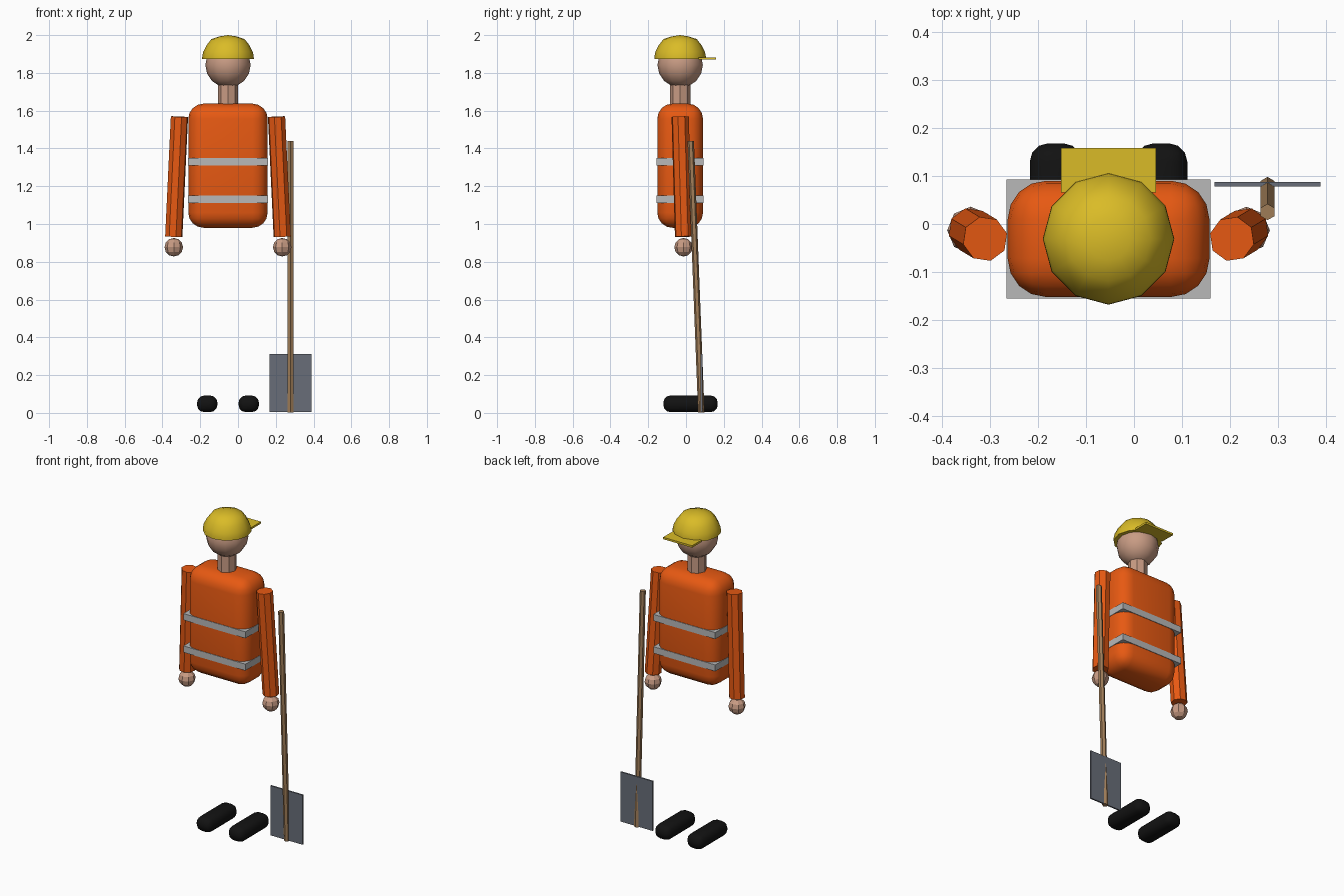
import bpy
import bmesh
import math
from mathutils import Vector, Matrix

if "Cube" in bpy.data.objects:
    bpy.data.objects.remove(bpy.data.objects["Cube"], do_unlink=True)


def material(name, r, g, b):
    m = bpy.data.materials.new(name)
    m.use_nodes = True
    m.diffuse_color = (r, g, b, 1)
    bsdf = next(n for n in m.node_tree.nodes if n.type == "BSDF_PRINCIPLED")
    bsdf.inputs["Base Color"].default_value = (r, g, b, 1)
    return m


ORANGE = material("vest orange", 0.80, 0.10, 0.006)
YELLOW = material("hat yellow", 0.70, 0.50, 0.02)
SKIN = material("skin", 0.58, 0.33, 0.23)
SILVER = material("reflective grey", 0.48, 0.48, 0.48)
WOOD = material("handle wood", 0.36, 0.21, 0.10)
STEEL = material("blade steel", 0.14, 0.155, 0.19)
BLACK = material("boot black", 0.006, 0.006, 0.006)


def finish(name, bm, mat, sharp=35):
    """Turn a bmesh into an object, smooth below the given edge angle."""
    bmesh.ops.recalc_face_normals(bm, faces=bm.faces)
    for f in bm.faces:
        f.smooth = True
    me = bpy.data.meshes.new(name)
    bm.to_mesh(me)
    bm.free()
    me.materials.append(mat)
    me.set_sharp_from_angle(angle=math.radians(sharp))
    ob = bpy.data.objects.new(name, me)
    bpy.context.collection.objects.link(ob)
    return ob


def box(name, lo, hi, mat, bevel=0, segments=3):
    lo, hi = Vector(lo), Vector(hi)
    bm = bmesh.new()
    bmesh.ops.create_cube(bm, size=1)
    bmesh.ops.scale(bm, vec=hi - lo, verts=bm.verts)
    bmesh.ops.translate(bm, vec=(lo + hi) / 2, verts=bm.verts)
    if bevel:
        bmesh.ops.bevel(bm, geom=bm.edges[:], offset=bevel, segments=segments,
                        profile=0.5, affect="EDGES", clamp_overlap=True)
    return finish(name, bm, mat)


def rod(name, start, end, radius, sides, mat):
    start, end = Vector(start), Vector(end)
    axis = end - start
    turn = axis.to_track_quat("Z", "Y").to_matrix().to_4x4()
    bm = bmesh.new()
    bmesh.ops.create_cone(bm, cap_ends=True, segments=sides, radius1=radius,
                          radius2=radius, depth=axis.length,
                          matrix=Matrix.Translation((start + end) / 2) @ turn)
    return finish(name, bm, mat)


def ball(name, centre, radius, sides, rings, mat, sharp):
    bm = bmesh.new()
    bmesh.ops.create_uvsphere(bm, u_segments=sides, v_segments=rings,
                              radius=radius, matrix=Matrix.Translation(centre))
    return finish(name, bm, mat, sharp)


def lathe(name, centre, profile, sides, mat):
    """Stack rings of (radius, height), closed at both ends."""
    bm = bmesh.new()
    rings = []
    for r, z in profile:
        rings.append([bm.verts.new((centre[0] + r * math.cos(a), centre[1] + r * math.sin(a), z))
                      for a in (math.tau * i / sides for i in range(sides))])
    for low, high in zip(rings, rings[1:]):
        for i in range(sides):
            j = (i + 1) % sides
            bm.faces.new((low[i], low[j], high[j], high[i]))
    bm.faces.new(rings[0])
    bm.faces.new(rings[-1])
    bmesh.ops.remove_doubles(bm, verts=bm.verts, dist=0.0005)
    return finish(name, bm, mat)


CX, CY = -0.053, -0.031   # axis of the body

# Torso with two reflective bands
box("torso", (CX - 0.21, CY - 0.121, 0.98), (CX + 0.21, CY + 0.121, 1.637), ORANGE, 0.08, 4)
for name, z in (("upper_band", 1.33), ("lower_band", 1.13)):
    box(name, (CX - 0.212, CY - 0.124, z - 0.02), (CX + 0.212, CY + 0.124, z + 0.02), SILVER)

# Neck and head
rod("neck", (CX, CY, 1.60), (CX, CY, 1.735), 0.054, 8, SKIN)
ball("head", (CX, CY, 1.842), 0.12, 12, 8, SKIN, 60)

# Hard hat with brim
lathe("hard_hat", (CX, CY),
      [(0.137, 1.873), (0.136, 1.888), (0.131, 1.912), (0.113, 1.947),
       (0.088, 1.979), (0.045, 1.993), (0.0002, 2.0)], 12, YELLOW)
box("hat_brim", (CX - 0.099, 0.066, 1.87), (CX + 0.099, 0.158, 1.882), YELLOW)

# Arms, hands and boots on both sides
for side, s in (("left", 1), ("right", -1)):
    shoulder = (CX + s * 0.257, CY, 1.568)
    wrist = (CX + s * 0.287, -0.013, 0.933)
    rod(side + "_arm", shoulder, wrist, 0.047, 8, ORANGE)
    ball(side + "_hand", (wrist[0], wrist[1], 0.877), 0.049, 8, 6, SKIN, 20)
    x = CX + s * 0.11
    box(side + "_boot", (x - 0.054, -0.12, 0.004), (x + 0.054, 0.168, 0.092), BLACK, 0.038, 3)

# Shovel
rod("shovel_handle", (0.278, 0.081, 0.002), (0.278, 0.025, 1.44), 0.017, 6, WOOD)
box("shovel_blade", (0.168, 0.078, 0.005), (0.388, 0.087, 0.312), STEEL)
